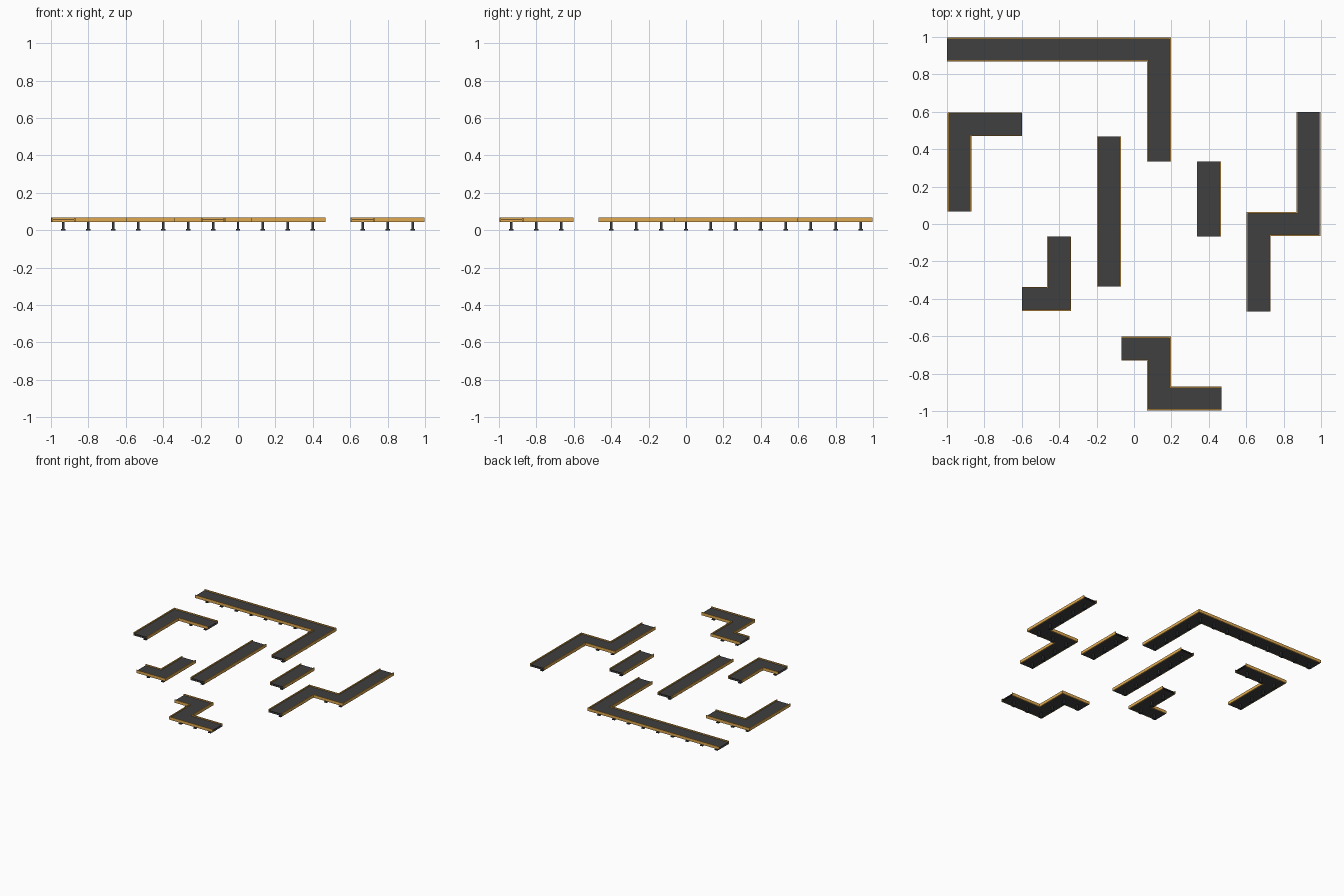
import bpy, bmesh
from mathutils import Vector, Matrix

if "Cube" in bpy.data.objects:
    bpy.data.objects.remove(bpy.data.objects["Cube"])

CELL = 2 / 15          # grid cell size
HALF = 0.064           # half belt width
RAIL = 0.007           # rail thickness

def material(name, col):
    m = bpy.data.materials.new(name)
    m.diffuse_color = (*col, 1)
    m.use_nodes = True
    m.node_tree.nodes["Principled BSDF"].inputs["Base Color"].default_value = m.diffuse_color
    return m

ORANGE = material("orange_paint", (0.75, 0.40, 0.08))
DARK = material("dark_rubber", (0.05, 0.05, 0.05))
STEEL = material("dark_steel", (0.04, 0.045, 0.05))

def finish(bm, name, mat):
    bmesh.ops.recalc_face_normals(bm, faces=bm.faces)
    me = bpy.data.meshes.new(name)
    bm.to_mesh(me)
    bm.free()
    me.materials.append(mat)
    ob = bpy.data.objects.new(name, me)
    bpy.context.collection.objects.link(ob)

def centre(c):
    return Vector(((c[0] - 7) * CELL, (c[1] - 7) * CELL))

def sweep(bm, cells, x0, x1, z0, z1):
    """Sweep a rectangle along the cell path with mitred corners."""
    pts = [centre(c) for c in cells]
    dirs = [(b - a).normalized() for a, b in zip(pts, pts[1:])]
    pts[0] = pts[0] - dirs[0] * CELL / 2
    pts[-1] = pts[-1] + dirs[-1] * CELL / 2
    norms = [Vector((-d.y, d.x)) for d in dirs]
    sides = [norms[0]] + [a + b for a, b in zip(norms, norms[1:])] + [norms[-1]]
    rings = []
    for p, s in zip(pts, sides):
        rings.append([bm.verts.new((*(p + s * o), z)) for o, z in
                      ((x0, z0), (x1, z0), (x1, z1), (x0, z1))])
    for a, b in zip(rings, rings[1:]):
        for i in range(4):
            j = (i + 1) % 4
            bm.faces.new((a[i], a[j], b[j], b[i]))
    bm.faces.new(rings[0])
    bm.faces.new(rings[-1][::-1])

def box(bm, x, y, z0, z1, w):
    bmesh.ops.create_cube(bm, size=1, matrix=Matrix.Translation((x, y, (z0 + z1) / 2))
                          @ Matrix.Diagonal((w, w, z1 - z0, 1)))

# conveyor routes as corner cells (column, row) of a 15 x 15 grid
ROUTES = [
    [(0, 14), (8, 14), (8, 10)],
    [(0, 8), (0, 11), (2, 11)],
    [(6, 5), (6, 10)],
    [(10, 7), (10, 9)],
    [(14, 11), (14, 7), (12, 7), (12, 4)],
    [(3, 4), (4, 4), (4, 6)],
    [(7, 2), (8, 2), (8, 0), (10, 0)],
]

for n, route in enumerate(ROUTES, 1):
    # side rails
    bm = bmesh.new()
    for s in (-1, 1):
        sweep(bm, route, s * HALF, s * (HALF - RAIL), 0.043, 0.067)
    finish(bm, f"side_rails_{n}", ORANGE)

    # upper running belt and lower return belt
    bm = bmesh.new()
    w = HALF - RAIL
    sweep(bm, route, -w, w, 0.056, 0.058)
    sweep(bm, route, -w, w, 0.043, 0.045)
    finish(bm, f"belt_{n}", DARK)

    # one post with a foot under every cell
    cells = set()
    for (ax, ay), (bx, by) in zip(route, route[1:]):
        for x in range(min(ax, bx), max(ax, bx) + 1):
            for y in range(min(ay, by), max(ay, by) + 1):
                cells.add((x, y))
    bm = bmesh.new()
    for c in sorted(cells):
        p = centre(c)
        box(bm, p.x, p.y, 0.005, 0.044, 0.013)
        box(bm, p.x, p.y, 0, 0.006, 0.024)
    finish(bm, f"support_legs_{n}", STEEL)
